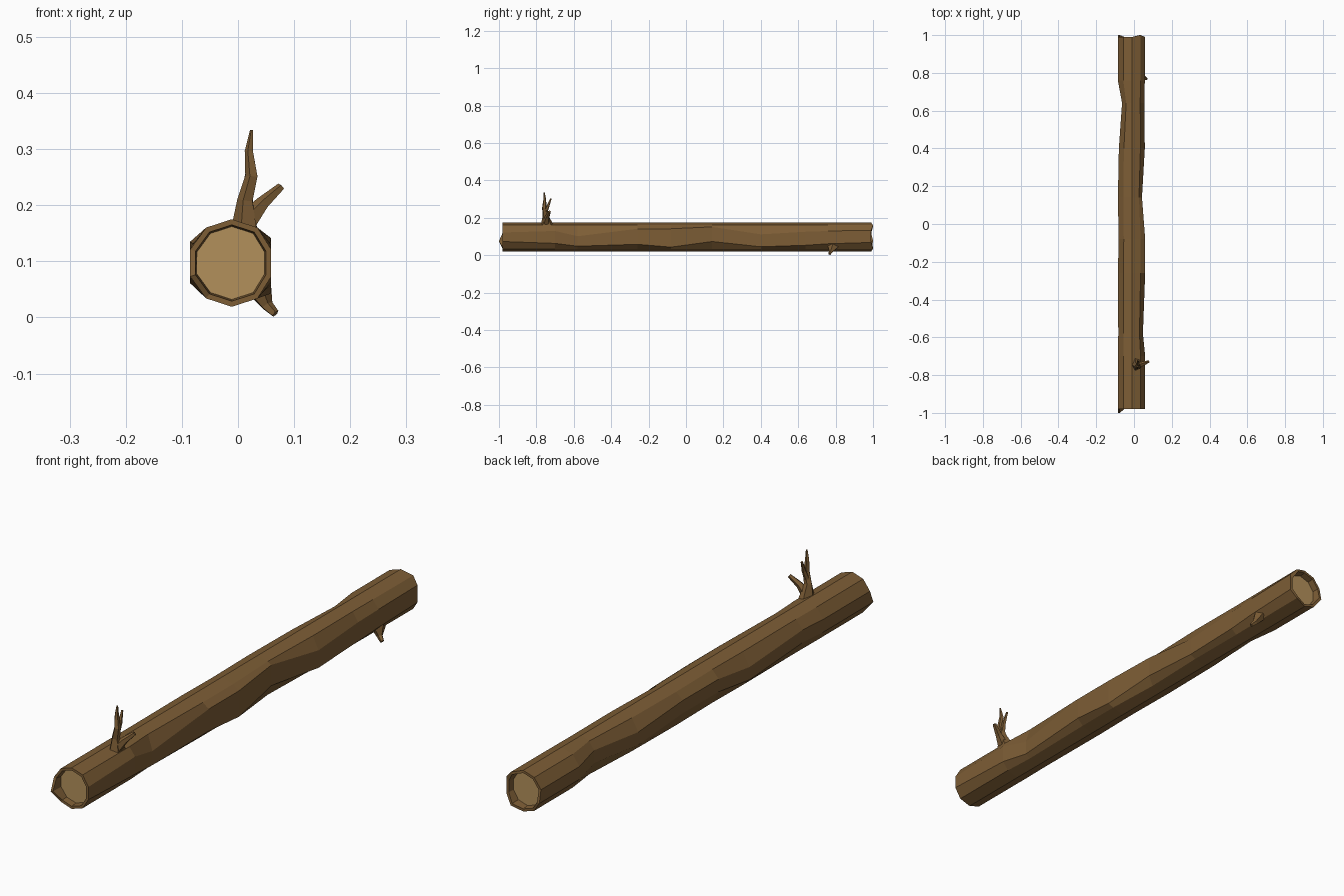
import bpy, bmesh, math
from mathutils import Vector

if "Cube" in bpy.data.objects:
    bpy.data.objects.remove(bpy.data.objects["Cube"])


def material(name, rgb):
    m = bpy.data.materials.new(name)
    m.diffuse_color = (*rgb, 1)
    m.use_nodes = True
    m.node_tree.nodes["Principled BSDF"].inputs["Base Color"].default_value = m.diffuse_color
    return m


bark = material("bark brown", (0.205, 0.110, 0.036))
wood = material("cut wood tan", (0.45, 0.28, 0.105))


def make_object(name, bm, mats):
    bmesh.ops.recalc_face_normals(bm, faces=bm.faces)
    me = bpy.data.meshes.new(name)
    bm.to_mesh(me)
    bm.free()
    for m in mats:
        me.materials.append(m)
    ob = bpy.data.objects.new(name, me)
    bpy.context.collection.objects.link(ob)
    return ob


def bridge(bm, a, b):
    n = len(a)
    for i in range(n):
        bm.faces.new((a[i], a[(i + 1) % n], b[(i + 1) % n], b[i]))


# Log trunk: ten-sided, with dents and wandering ridges along its sides
SIDES = 10
CX, CZ, R = -0.011, 0.097, 0.078
# y, right inset, left inset, right upper ridge shift, right lower ridge shift, left shift
STATIONS = [
    (-0.98, 0.000, 0.000, 0.000, 0.000, 0.000),
    (-0.70, 0.000, 0.000, 0.008, -0.010, 0.000),
    (-0.58, 0.012, 0.002, -0.020, -0.025, 0.006),
    (-0.26, 0.000, 0.000, 0.020, -0.015, -0.012),
    (-0.08, 0.000, 0.004, 0.020, -0.030, 0.010),
    (0.14, 0.017, 0.000, 0.030, 0.000, 0.014),
    (0.40, 0.002, 0.005, -0.010, -0.028, -0.008),
    (0.64, 0.004, 0.022, 0.004, -0.020, 0.010),
    (0.76, 0.002, 0.000, 0.008, -0.012, 0.000),
    (0.99, 0.000, 0.000, 0.012, -0.005, 0.000),
]


def section(bm, y, r, st, end=0):
    ring = []
    for k in range(SIDES):
        a = math.pi / 2 - k * math.tau / SIDES
        c, s = math.cos(a), math.sin(a)
        x, z = CX + r * c, CZ + r * s
        if abs(c) > 0.9:                       # side ridges wander
            if c > 0:
                x -= st[1] + 0.004
                z += st[3] if s > 0 else st[4]
            else:
                x += st[2]
                z += st[5]
        elif c < -0.3:
            x += st[2] * 0.7
        elif c > 0.3:
            x -= st[1] * 0.5
        yy = y
        if end < 0 and k == 7:                 # chipped front lip
            yy -= 0.02
        if end > 0 and k % 3 == 1:
            yy += 0.01
        ring.append(bm.verts.new((x, yy, z)))
    return ring


bm = bmesh.new()
last = len(STATIONS) - 1
rings = [section(bm, st[0], R, st, -1 if i == 0 else (1 if i == last else 0))
         for i, st in enumerate(STATIONS)]
for a, b in zip(rings, rings[1:]):
    bridge(bm, a, b)

# Bark lip and recessed cut wood at both ends
flat = (0, 0, 0, 0, 0, 0)
for ring, y, d in ((rings[0], -0.98, 1), (rings[-1], 0.99, -1)):
    lip = section(bm, y, 0.068, flat, -d)
    deep = section(bm, y + d * 0.025, 0.065, flat)
    bridge(bm, ring, lip)
    bridge(bm, lip, deep)
    cap = bm.faces.new(deep)
    cap.material_index = 1
make_object("log_trunk", bm, [bark, wood])


# Branches: tapered five-sided tubes along a path of (x, y, z, radius)
def branch(name, path, base_stretch=1.0, sides=5):
    bm = bmesh.new()
    pts = [Vector(p[:3]) for p in path]
    rings = []
    for i, p in enumerate(pts):
        d = (pts[min(i + 1, len(pts) - 1)] - pts[max(i - 1, 0)]).normalized()
        u = d.cross(Vector((0, 1, 0))).normalized()
        v = u.cross(d)
        stretch = base_stretch if i == 0 else 1
        rings.append([bm.verts.new(p + path[i][3] * (
            u * math.cos(j * math.tau / sides) +
            v * math.sin(j * math.tau / sides) * stretch))
            for j in range(sides)])
    for a, b in zip(rings, rings[1:]):
        bridge(bm, a, b)
    bm.faces.new(rings[0])
    bm.faces.new(rings[-1])
    make_object(name, bm, [bark])


branch("branch_stem", [
    (0.013, -0.743, 0.155, 0.026), (0.014, -0.752, 0.21, 0.015),
    (0.025, -0.758, 0.252, 0.012), (0.020, -0.755, 0.297, 0.008),
    (0.0245, -0.758, 0.334, 0.003)], 1.5)
branch("branch_side_twig", [
    (0.020, -0.748, 0.175, 0.020), (0.044, -0.742, 0.203, 0.013),
    (0.077, -0.729, 0.233, 0.0075)])
branch("branch_back_twig", [
    (0.018, -0.752, 0.225, 0.011), (0.022, -0.738, 0.262, 0.008),
    (0.020, -0.722, 0.303, 0.004)])
branch("lower_stub", [
    (0.038, 0.785, 0.050, 0.023), (0.052, 0.775, 0.021, 0.011),
    (0.0665, 0.768, 0.0065, 0.0075)], 1.5)
